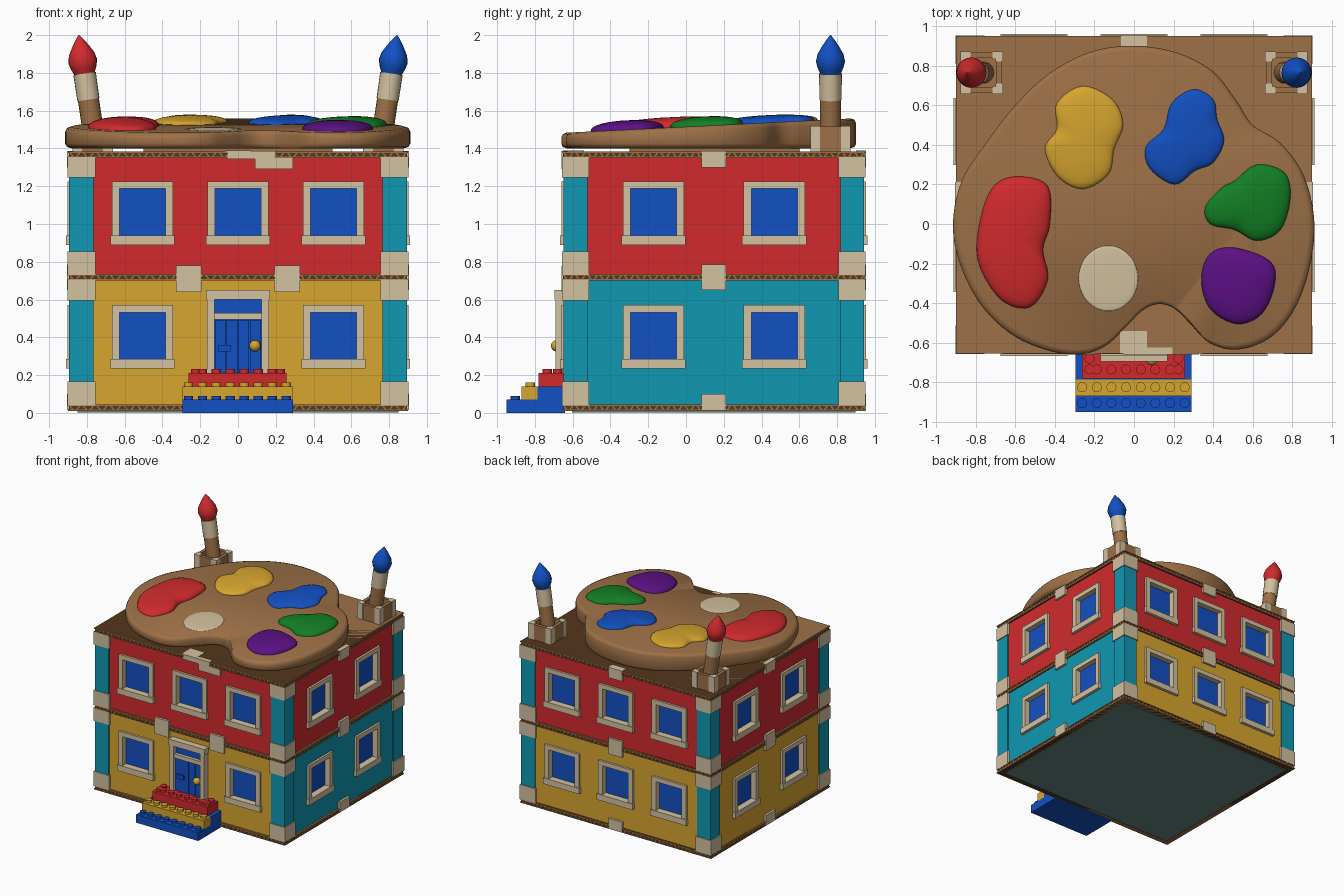
import bpy, bmesh
from math import sin, cos, pi, radians
from mathutils import Matrix, Vector

if "Cube" in bpy.data.objects:
    bpy.data.objects.remove(bpy.data.objects["Cube"])


def material(name, *rgb):
    linear = [((c / 255 + 0.055) / 1.055) ** 2.4 for c in rgb]
    mat = bpy.data.materials.new(name)
    mat.use_nodes = True
    mat.diffuse_color = (*linear, 1)
    shader = mat.node_tree.nodes["Principled BSDF"]
    shader.inputs["Base Color"].default_value = (*linear, 1)
    shader.inputs["Roughness"].default_value = 0.7
    return mat


cardboard = material("cardboard brown", 158, 113, 71)
flute = material("dark cardboard", 84, 55, 28)
tape = material("beige tape", 212, 194, 160)
red = material("red", 210, 42, 45)
teal = material("teal", 16, 152, 178)
yellow = material("yellow", 216, 166, 46)
blue = material("blue", 18, 80, 195)
green = material("green", 18, 128, 36)
purple = material("purple", 92, 16, 132)
slate = material("grey green", 100, 134, 125)

# House half sizes: walls and the slightly larger cardboard slabs
CENTER_Y = 0.1475
WALL = (0.885, 0.7875)
SLAB = (0.9, 0.8025)
HOUSE = Matrix.Translation((0, CENTER_Y, 0))
FRONT, LEFT, BACK, RIGHT = range(4)


def side_matrix(side):
    return HOUSE @ Matrix.Rotation(side * pi / 2, 4, "Z")


def face_distance(side, size):
    return size[1] if side in (FRONT, BACK) else size[0]


def add_box(bm, x, y, z, matrix=Matrix()):
    mid = Vector([(a + b) / 2 for a, b in (x, y, z)])
    size = [abs(b - a) for a, b in (x, y, z)]
    bmesh.ops.create_cube(bm, size=1, matrix=matrix @ Matrix.LocRotScale(mid, None, size))


def finish(name, bm, mat, smooth=False):
    bmesh.ops.recalc_face_normals(bm, faces=bm.faces)
    mesh = bpy.data.meshes.new(name)
    bm.to_mesh(mesh)
    bm.free()
    mesh.materials.append(mat)
    if smooth:
        mesh.shade_smooth()
        mesh.set_sharp_from_angle(angle=radians(50))
    obj = bpy.data.objects.new(name, mesh)
    bpy.context.collection.objects.link(obj)
    return obj


def box(name, x, y, z, mat, matrix=Matrix()):
    bm = bmesh.new()
    add_box(bm, x, y, z, matrix)
    return finish(name, bm, mat)


def smooth_outline(points, steps=5):
    pts = [Vector(p) for p in points]
    out = []
    for i, b in enumerate(pts):
        a, c, d = pts[i - 1], pts[(i + 1) % len(pts)], pts[(i + 2) % len(pts)]
        for k in range(steps):
            t = k / steps
            out.append((2*b + (c-a)*t + (2*a-5*b+4*c-d)*t*t + (3*b-a-3*c+d)*t**3) / 2)
    return out


def loft(name, outline, center, profile, mat, matrix=Matrix()):
    """Stack scaled copies of an outline; profile rows are scale, height, slope along y."""
    bm = bmesh.new()
    center = Vector(center)
    rings = []
    for scale, z, slope in profile:
        flat = [center + (p - center) * scale for p in outline]
        rings.append([bm.verts.new(matrix @ Vector((p.x, p.y, z + slope * p.y))) for p in flat])
    n = len(outline)
    for low, high in zip(rings, rings[1:]):
        for i in range(n):
            bm.faces.new((low[i], low[(i + 1) % n], high[(i + 1) % n], high[i]))
    bm.faces.new(rings[0])
    bm.faces.new(rings[-1])
    return finish(name, bm, mat, smooth=True)


CIRCLE = [Vector((cos(i * pi / 10), sin(i * pi / 10))) for i in range(20)]


# Corrugated cardboard slabs
def slab(name, z0, z1):
    x, y = SLAB
    bm = bmesh.new()
    for low in (z0, z1 - 0.008):
        add_box(bm, (-x, x), (-y, y), (low, low + 0.008), HOUSE)
    finish(name + "_sheets", bm, cardboard)
    box(name + "_core", (0.005 - x, x - 0.005), (0.005 - y, y - 0.005), (z0, z1), flute, HOUSE)
    bm = bmesh.new()
    for side in range(4):
        matrix, d = side_matrix(side), face_distance(side, SLAB) - 0.002
        half = face_distance((side + 1) % 4, SLAB)
        count = 50
        pitch = 2 * half / count
        for i in range(count):
            u = i * pitch - half
            low, high = (z0, z1) if i % 2 else (z1, z0)
            corners = ((u, low), (u + 0.01, low), (u + pitch, high), (u + pitch - 0.01, high))
            bm.faces.new([bm.verts.new(matrix @ Vector((a, -d, b))) for a, b in corners])
    finish(name + "_flutes", bm, cardboard)


slab("base_slab", 0.01, 0.045)
slab("middle_slab", 0.70, 0.735)
slab("roof_slab", 1.35, 1.385)
box("underside", (-0.85, 0.85), (-0.75, 0.75), (0.002, 0.03), slate, HOUSE)

# Windows: a hole, a recessed pane, a frame and a sill
cutters = {"lower": bmesh.new(), "upper": bmesh.new()}


def window(storey, side, u, z):
    matrix, d = side_matrix(side), face_distance(side, WALL)
    add_box(cutters[storey], (u - 0.14, u + 0.14), (-d - 0.1, 0.04 - d), (z - 0.14, z + 0.14), matrix)
    name = f"{storey}_window_{side}"
    box(name + "_pane", (u - 0.14, u + 0.14), (0.03 - d, 0.045 - d), (z - 0.14, z + 0.14), blue, matrix)
    bm = bmesh.new()
    out = (-d - 0.018, 0.045 - d)
    for s in (-1, 1):
        add_box(bm, (u + s * 0.122, u + s * 0.162), out, (z - 0.155, z + 0.16), matrix)
    add_box(bm, (u - 0.13, u + 0.13), out, (z + 0.122, z + 0.16), matrix)
    add_box(bm, (u - 0.17, u + 0.17), (-d - 0.026, 0.045 - d), (z - 0.175, z - 0.125), matrix)
    finish(name + "_frame", bm, tape)


for side in range(4):
    columns = (-0.505, 0, 0.505) if side in (FRONT, BACK) else (-0.32, 0.32)
    for u in columns:
        window("upper", side, u, 1.065)
        if side != FRONT or u:
            window("lower", side, u, 0.41)


# Storey walls with window holes
def walls(storey, z0, z1, mat):
    x, y = WALL
    obj = box(storey + "_walls", (-x, x), (-y, y), (z0, z1), mat, HOUSE)
    cutter = finish(storey + "_cutter", cutters[storey], mat)
    cutter.hide_render = True
    mod = obj.modifiers.new("holes", "BOOLEAN")
    mod.operation, mod.solver, mod.object = "DIFFERENCE", "EXACT", cutter
    graph = bpy.context.evaluated_depsgraph_get()
    mesh = bpy.data.meshes.new_from_object(obj.evaluated_get(graph))
    obj.modifiers.clear()
    obj.data = mesh
    bpy.data.objects.remove(cutter)
    mesh.materials.clear()
    mesh.materials.append(mat)
    return mesh


walls("upper", 0.73, 1.355, red)
lower = walls("lower", 0.04, 0.705, yellow)
lower.materials.append(teal)
for face in lower.polygons:
    face.material_index = int(face.normal.x > 0.9 and face.center.x > 0.8)

# Teal corner posts with tape at both ends of each storey
posts, wraps = bmesh.new(), bmesh.new()
for sx in (-1, 1):
    for sy in (-1, 1):
        for bottom, top in ((0.04, 0.705), (0.73, 1.355)):
            add_box(posts, (sx * 0.765, sx * 0.894), (sy * 0.67, sy * 0.796), (bottom, top), HOUSE)
            for z in ((bottom, bottom + 0.125), (top - 0.11, top)):
                add_box(wraps, (sx * 0.755, sx * 0.902), (sy * 0.66, sy * 0.804), z, HOUSE)
finish("corner_posts", posts, teal)
finish("corner_tapes", wraps, tape)

# Tape patches over the slab edges
bm = bmesh.new()


def patch(side, u, width, z0, z1):
    d = face_distance(side, SLAB)
    add_box(bm, (u - width / 2, u + width / 2), (-d - 0.004, 0.03 - d), (z0, z1), side_matrix(side))


for side in (LEFT, BACK, RIGHT):
    for z0, z1 in ((0.015, 0.1), (0.65, 0.785), (1.3, 1.387)):
        patch(side, 0, 0.13, z0, z1)
for u in (-0.26, 0.26):
    patch(FRONT, u, 0.135, 0.64, 0.78)
patch(FRONT, 0.07, 0.25, 1.345, 1.387)
patch(FRONT, 0.19, 0.2, 1.29, 1.35)
add_box(bm, (-0.07, 0.065), (-0.655, -0.54), (1.38, 1.388))
add_box(bm, (-0.065, 0.065), (0.9, 0.952), (1.38, 1.388))
finish("tape_patches", bm, tape)

# Door with planks, transom, frame, knob and letter flap
bm = bmesh.new()
for s in (-1, 1):
    add_box(bm, (s * 0.125, s * 0.163), (-0.69, -0.63), (0.15, 0.63))
add_box(bm, (-0.17, 0.17), (-0.695, -0.63), (0.6, 0.65))
add_box(bm, (-0.13, 0.13), (-0.682, -0.63), (0.495, 0.53))
finish("door_frame", bm, tape)
box("door_transom", (-0.127, 0.127), (-0.655, -0.63), (0.525, 0.605), blue)
bm = bmesh.new()
add_box(bm, (-0.127, 0.127), (-0.656, -0.63), (0.15, 0.5))
for i in range(4):
    x = -0.123 + i * 0.062
    add_box(bm, (x, x + 0.058), (-0.664, -0.65), (0.15, 0.492))
add_box(bm, (-0.105, -0.04), (-0.675, -0.65), (0.325, 0.36))
finish("door", bm, blue)
bm = bmesh.new()
bmesh.ops.create_uvsphere(bm, u_segments=16, v_segments=10, radius=0.03,
                          matrix=Matrix.Translation((0.09, -0.685, 0.355)))
finish("door_knob", bm, yellow, smooth=True)


# Studded brick steps
def brick(name, x, y, z, mat, studs):
    bm = bmesh.new()
    add_box(bm, x, y, z)
    for sx, sy in studs:
        bmesh.ops.create_cone(bm, cap_ends=True, segments=16, radius1=0.025, radius2=0.025, depth=0.03,
                              matrix=Matrix.Translation((sx, sy, z[1] + 0.005)))
    finish(name, bm, mat, smooth=True)


row = [-0.262 + i * 0.074 for i in range(8)]
brick("bottom_step", (-0.295, 0.29), (-0.95, -0.64), (0, 0.07), blue, [(x, -0.905) for x in row])
brick("middle_step_back", (-0.295, 0.29), (-0.785, -0.64), (0.07, 0.14), blue, [])
brick("middle_step", (-0.295, 0.29), (-0.87, -0.785), (0.07, 0.14), yellow, [(x, -0.825) for x in row])
brick("top_step", (-0.262, 0.258), (-0.78, -0.64), (0.14, 0.212), red,
      [(x, -0.735) for x in row[1:-1]] + [(s * 0.225, y) for s in (-1, 1) for y in (-0.735, -0.68)])

# Wedge-shaped paint palette on the roof
TILT, TOP = 0.05, 1.515
palette_points = [
    (0, 0.9), (0.22, 0.865), (0.4, 0.77), (0.52, 0.62), (0.6, 0.5), (0.74, 0.41), (0.86, 0.24), (0.912, 0),
    (0.88, -0.25), (0.8, -0.45), (0.68, -0.58), (0.52, -0.635), (0.38, -0.6), (0.28, -0.5), (0.2, -0.425),
    (0.12, -0.405), (0.04, -0.44), (-0.05, -0.53), (-0.15, -0.62), (-0.28, -0.66), (-0.45, -0.635),
    (-0.63, -0.55), (-0.78, -0.4), (-0.88, -0.2), (-0.915, 0), (-0.87, 0.22), (-0.74, 0.42), (-0.6, 0.6),
    (-0.43, 0.76), (-0.22, 0.87)]
loft("palette", smooth_outline(palette_points), (0, 0.1),
     [(0.96, 1.4, 0), (0.99, 1.408, 0), (1, 1.425, 0), (1, TOP - 0.025, TILT),
      (0.99, TOP - 0.008, TILT), (0.965, TOP, TILT)], cardboard)
box("palette_support", (-0.5, 0.5), (-0.3, 0.6), (1.38, 1.41), cardboard)


# Paint blobs and the thumb spot
def blob(name, mat, center, points, height=0.05):
    angles = [k * pi / 18 for k in range(9)]
    rows = [(1, TOP - 0.01, TILT)] + [(cos(a), TOP + height * sin(a) ** 0.8, TILT) for a in angles]
    loft(name, smooth_outline(points), center, rows, mat)


blob("yellow_paint", yellow, (-0.26, 0.43), [
    (-0.26, 0.697), (-0.11, 0.63), (-0.055, 0.505), (-0.1, 0.38), (-0.13, 0.25), (-0.26, 0.177),
    (-0.385, 0.24), (-0.45, 0.38), (-0.39, 0.48), (-0.39, 0.61)], 0.04)
blob("blue_paint", blue, (0.27, 0.43), [
    (0.3, 0.68), (0.4, 0.63), (0.42, 0.53), (0.455, 0.42), (0.4, 0.31), (0.31, 0.27), (0.205, 0.2),
    (0.08, 0.28), (0.06, 0.39), (0.15, 0.48), (0.19, 0.61)], 0.04)
blob("green_paint", green, (0.6, 0.1), [
    (0.62, 0.3), (0.76, 0.26), (0.79, 0.13), (0.74, -0.03), (0.62, -0.085), (0.51, -0.03), (0.385, 0),
    (0.36, 0.085), (0.44, 0.18), (0.51, 0.22)])
blob("purple_paint", purple, (0.53, -0.31), [
    (0.51, -0.12), (0.69, -0.19), (0.71, -0.31), (0.645, -0.455), (0.52, -0.505), (0.385, -0.43),
    (0.34, -0.28), (0.385, -0.15)])
blob("red_paint", red, (-0.6, -0.08), [
    (-0.575, 0.24), (-0.435, 0.19), (-0.425, 0), (-0.46, -0.13), (-0.435, -0.28), (-0.525, -0.42),
    (-0.675, -0.38), (-0.79, -0.18), (-0.77, 0.05), (-0.7, 0.2)], 0.055)
blob("thumb_spot", tape, (-0.13, -0.275),
     [(-0.13 + 0.15 * p.x, -0.275 + 0.165 * p.y) for p in CIRCLE[::2]], 0.008)

# Chimney boxes holding leaning paint brushes
for s, side_name, color in ((-1, "right", red), (1, "left", blue)):
    base = Matrix.Translation((s * 0.77, 0.765, 0))
    bm, corners = bmesh.new(), bmesh.new()
    add_box(bm, (-0.09, 0.09), (-0.09, 0.09), (1.38, 1.47), base)
    for k in range(4):
        turn = base @ Matrix.Rotation(k * pi / 2, 4, "Z")
        add_box(bm, (-0.1, 0.1), (-0.103, -0.075), (1.38, 1.515), turn)
        add_box(corners, (-0.107, -0.055), (-0.107, -0.07), (1.385, 1.52), turn)
        add_box(corners, (-0.107, -0.07), (-0.107, -0.055), (1.385, 1.52), turn)
    finish(side_name + "_chimney", bm, cardboard)
    finish(side_name + "_chimney_tapes", corners, tape)
    lean = Matrix.Translation((s * 0.768, 0.765, 1.5)) @ Matrix.Rotation(s * radians(8.5), 4, "Y")
    for part, mat, rows in (
            ("handle", cardboard, [(0.056, -0.03), (0.056, 0.165)]),
            ("ferrule", tape, [(0.059, 0.16), (0.06, 0.3)]),
            ("bristles", color, [(0.05, 0.29), (0.068, 0.33), (0.077, 0.365), (0.068, 0.405),
                                 (0.042, 0.45), (0.018, 0.485), (0.003, 0.505)])):
        loft(f"{side_name}_brush_{part}", CIRCLE, (0, 0), [(r, z, 0) for r, z in rows], mat, lean)
